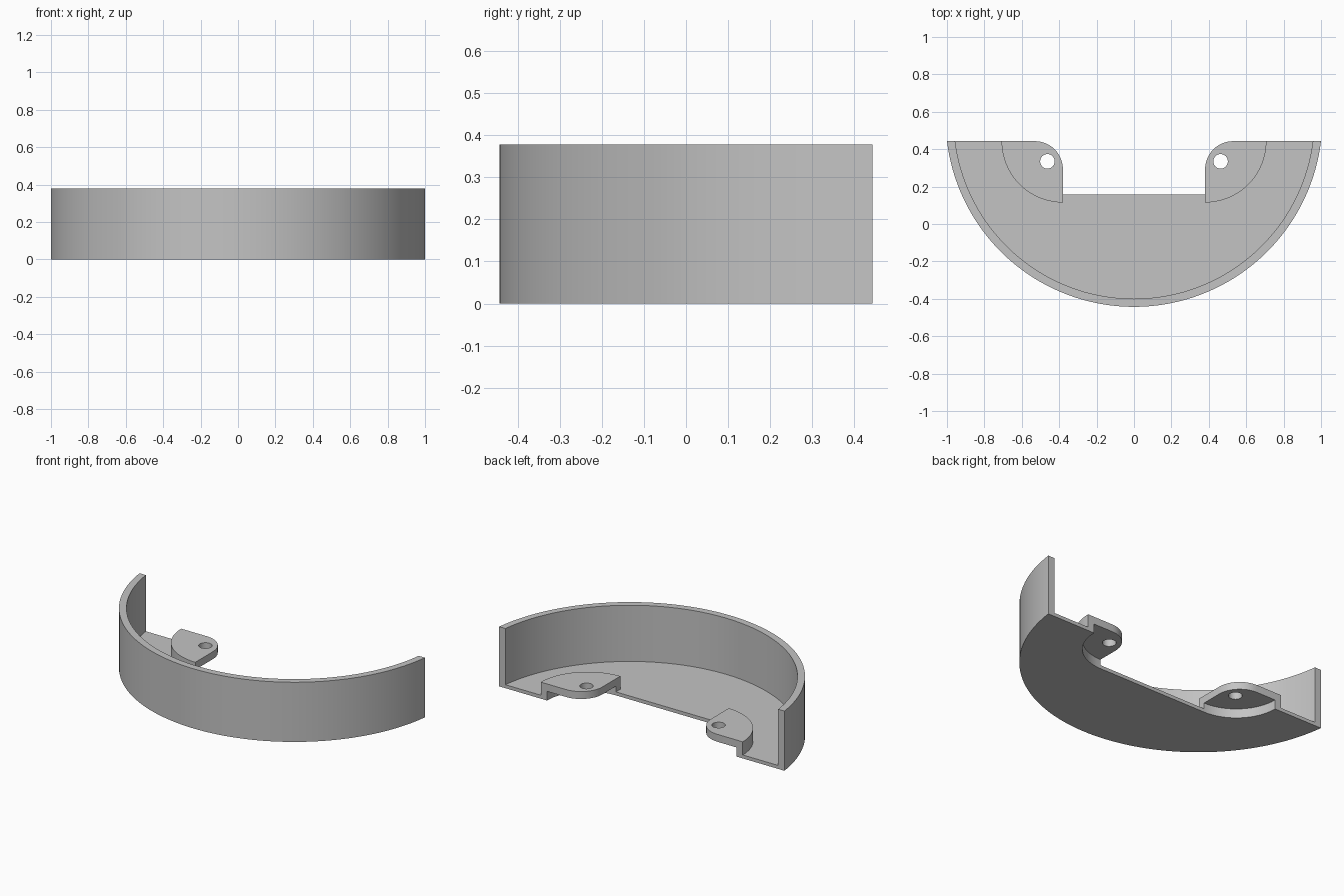
import bpy, bmesh, math
from mathutils import Vector

if "Cube" in bpy.data.objects:
    bpy.data.objects.remove(bpy.data.objects["Cube"])

R_OUT, R_IN, CY = 1.0073, 0.964, 0.5643     # curved wall radii and centre y
BACK, HEIGHT, FLOOR = 0.443, 0.378, 0.022   # back plane, wall height, floor thickness
TAB_X, TAB_R, POCKET_R = 0.38, 0.328, 0.284  # tab inner side, boss radius, recess radius
PLATE_LOW, PLATE_TOP = 0.058, 0.105

grey = bpy.data.materials.new("grey plastic")
grey.diffuse_color = (0.55, 0.55, 0.55, 1)
grey.use_nodes = True
grey.node_tree.nodes["Principled BSDF"].inputs["Base Color"].default_value = grey.diffuse_color


def arc(cx, cy, r, a0, a1, n):
    """Points on an arc, angles in degrees."""
    return [(cx + r * math.cos(math.radians(a0 + (a1 - a0) * i / n)),
             cy + r * math.sin(math.radians(a0 + (a1 - a0) * i / n))) for i in range(n + 1)]


def wall_arc(r, n=72):
    """Arc of the big wall from the left back corner to the right one."""
    a = math.degrees(math.asin((CY - BACK) / r))
    return arc(0, CY, r, 180 + a, 360 - a, n)


def prism(name, loops, z0, z1):
    """Solid from an outline with optional holes."""
    bm = bmesh.new()
    for loop in loops:
        vs = [bm.verts.new((x, y, z0)) for x, y in loop]
        for a, b in zip(vs, vs[1:] + vs[:1]):
            bm.edges.new((a, b))
    bmesh.ops.triangle_fill(bm, use_beauty=True, use_dissolve=False, edges=bm.edges[:])
    ext = bmesh.ops.extrude_face_region(bm, geom=bm.faces[:], use_keep_orig=True)
    top = [g for g in ext["geom"] if isinstance(g, bmesh.types.BMVert)]
    bmesh.ops.translate(bm, verts=top, vec=Vector((0, 0, z1 - z0)))
    bmesh.ops.recalc_face_normals(bm, faces=bm.faces[:])
    mesh = bpy.data.meshes.new(name)
    bm.to_mesh(mesh)
    bm.free()
    mesh.materials.append(grey)
    ob = bpy.data.objects.new(name, mesh)
    bpy.context.collection.objects.link(ob)
    bpy.ops.object.select_all(action='DESELECT')
    ob.select_set(True)
    bpy.context.view_layer.objects.active = ob
    bpy.ops.object.shade_smooth_by_angle(angle=math.radians(30))
    return ob


def flip(pts):
    return [(-x, y) for x, y in pts]


# curved outer wall
prism("curved_wall", [wall_arc(R_OUT) + wall_arc(R_IN)[::-1]], 0, HEIGHT)

# floor with a quarter-round recess below each tab
recess = arc(TAB_X, BACK, POCKET_R, 0, -90, 16)
prism("floor", [wall_arc(R_IN) + recess + flip(recess)[::-1]], 0, FLOOR)

# screw tabs, mirrored left and right
boss = arc(TAB_X, BACK, TAB_R, 0, -90, 20)
corner = arc(TAB_X + 0.15, BACK - 0.15, 0.15, 180, 90, 12)
hole = arc(0.463, 0.335, 0.039, 0, 345, 23)
for side, f in (("right", lambda p: p), ("left", flip)):
    prism(side + "_tab_riser", [f(boss + recess[::-1])], FLOOR, PLATE_LOW)
    prism(side + "_tab_plate", [f(boss + corner), f(hole)], PLATE_LOW, PLATE_TOP)
